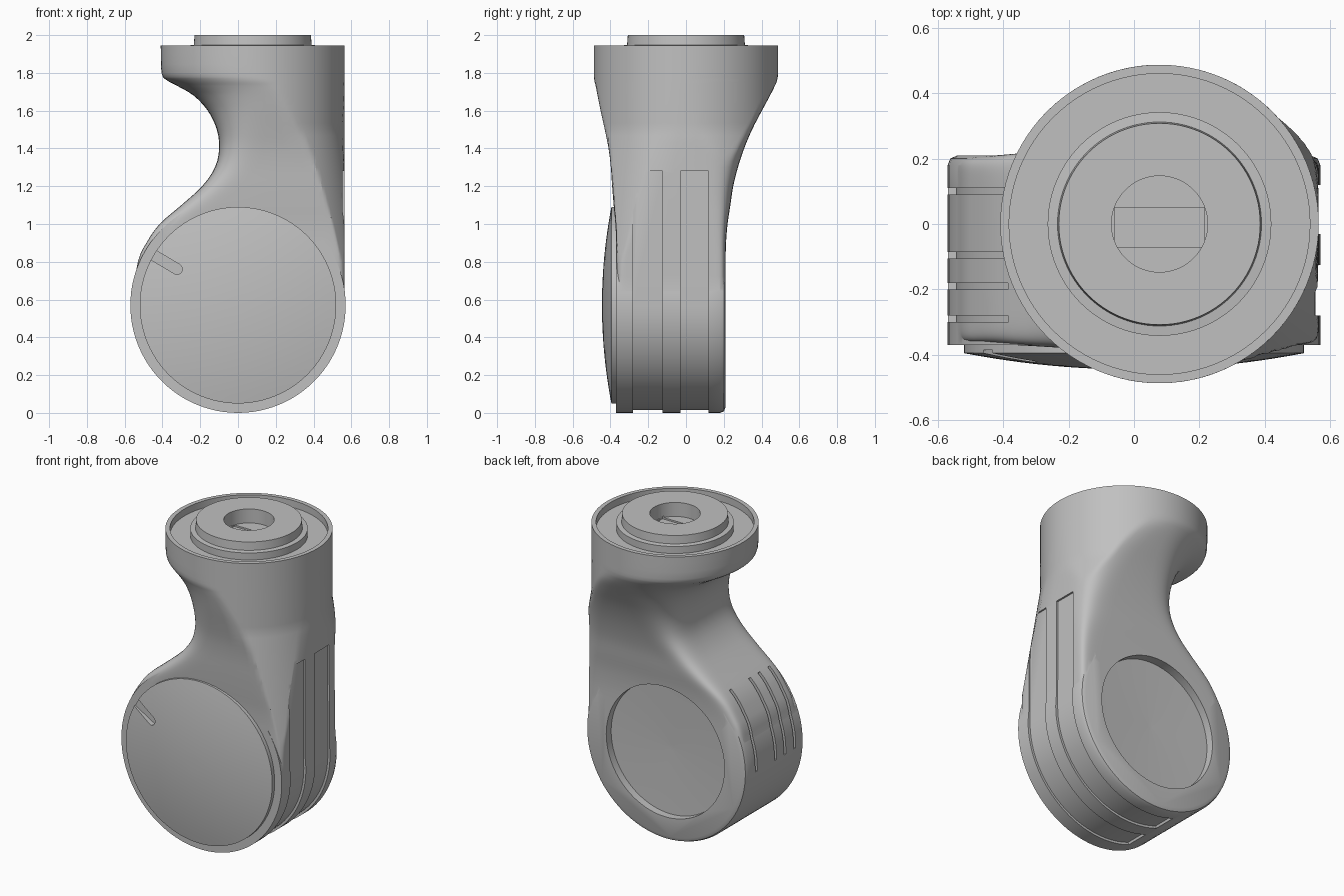
import bpy, bmesh
from math import sin, cos, pi, radians, copysign, hypot
from mathutils import Matrix, Vector

cube = bpy.data.objects.get("Cube")
if cube:
    bpy.data.objects.remove(cube)

grey = bpy.data.materials.new("plain grey")
grey.use_nodes = True
colour = (0.53, 0.53, 0.53, 1)
grey.diffuse_color = colour
grey.node_tree.nodes["Principled BSDF"].inputs["Base Color"].default_value = colour

HUB = Vector((0, 0, 0.57))      # centre of the elbow drum
TOP = Vector((0.078, 0, 0))     # axis of the upper collar
RADIUS = 0.57
COLLAR = 0.487
SEG = 96
Y_AXIS = Matrix.Rotation(pi / 2, 4, "X")   # lathe height runs to -y


def finish(name, bm):
    bmesh.ops.recalc_face_normals(bm, faces=bm.faces)
    mesh = bpy.data.meshes.new(name)
    bm.to_mesh(mesh)
    bm.free()
    mesh.materials.append(grey)
    obj = bpy.data.objects.new(name, mesh)
    bpy.context.collection.objects.link(obj)
    return obj


def skin(name, rings):
    """Bridge closed rings of points and cap both ends."""
    bm = bmesh.new()
    loops = [[bm.verts.new(p) for p in ring] for ring in rings]
    n = len(loops[0])
    for a, b in zip(loops, loops[1:]):
        for i in range(n):
            j = (i + 1) % n
            bm.faces.new((a[i], a[j], b[j], b[i]))
    bm.faces.new(loops[0])
    bm.faces.new(loops[-1])
    return finish(name, bm)


def lathe(name, profile, centre, turn=Matrix()):
    """Solid of revolution from (radius, height) pairs."""
    angles = [2 * pi * i / SEG for i in range(SEG)]
    return skin(name, [[centre + turn @ Vector((r * cos(a), r * sin(a), h))
                        for a in angles] for r, h in profile])


def extrude_y(name, outline, y0, y1):
    return skin(name, [[(x, y, z) for x, z in outline] for y in (y0, y1)])


def boolean(obj, other, operation="DIFFERENCE"):
    """Apply a boolean and remove the helper."""
    other.hide_render = True
    mod = obj.modifiers.new("boolean", "BOOLEAN")
    mod.operation, mod.object, mod.solver = operation, other, "EXACT"
    bpy.context.view_layer.objects.active = obj
    bpy.ops.object.modifier_apply(modifier=mod.name)
    bpy.data.objects.remove(other)


def arc(radius, start, end, steps=24):
    angles = [radians(start + (end - start) * i / steps) for i in range(steps + 1)]
    return [(radius * cos(a), HUB.z + radius * sin(a)) for a in angles]


# Neck sections: height, left edge in x, front, back, squareness
sections = [
    (0.57, -0.57, -0.37, 0.21, 22),
    (0.8, -0.53, -0.37, 0.21, 20),
    (0.9, -0.485, -0.37, 0.212, 17),
    (1.0, -0.415, -0.374, 0.22, 13),
    (1.1, -0.3, -0.383, 0.235, 9),
    (1.2, -0.19, -0.391, 0.25, 7),
    (1.3, -0.122, -0.398, 0.275, 5.5),
    (1.4, -0.1, -0.41, 0.308, 4.5),
    (1.5, -0.112, -0.43, 0.35, 3.7),
    (1.6, -0.16, -0.452, 0.402, 2.9),
    (1.68, -0.235, -0.468, 0.445, 2.4),
    (1.73, -0.32, -0.478, 0.47, 2.1),
    (1.76, -0.375, -0.485, 0.482, 2),
    (1.8, -0.405, -0.487, 0.487, 2),
    (1.945, -0.409, -0.487, 0.487, 2),
]


def section(z, left, front, back, power):
    """Rounded box that stays under the collar on its straight side."""
    cx, rx = (0.565 + left) / 2, (0.565 - left) / 2
    cy, ry = (front + back) / 2, (back - front) / 2
    limit = COLLAR + 0.15 * max(0, 1.5 - z)
    ring = []
    for i in range(SEG):
        c, s = cos(2 * pi * i / SEG), sin(2 * pi * i / SEG)
        x = cx + rx * copysign(abs(c) ** (2 / power), c)
        y = cy + ry * copysign(abs(s) ** (2 / power), s)
        reach = hypot(x - TOP.x, y)
        if x > TOP.x and reach > limit:
            x, y = TOP.x + (x - TOP.x) * limit / reach, y * limit / reach
        ring.append((x, y, z))
    return ring


def blend(t, a, b, c, d):
    """Smooth curve between the middle two of four stations."""
    return [q + t / 2 * (r - p + t * (2 * p - 5 * q + 4 * r - s + t * (3 * (q - r) + s - p)))
            for p, q, r, s in zip(a, b, c, d)]


rings = []
last = len(sections) - 1
for i in range(last):
    four = [sections[min(max(i + k, 0), last)] for k in (-1, 0, 1, 2)]
    rings += [section(*blend(k / 3, *four)) for k in range(3)]
rings.append(section(*sections[-1]))
body = skin("elbow_body", rings)

# Elbow drum with a softened back edge
drum = lathe("drum", [(RADIUS, 0.37), (RADIUS, -0.18), (0.562, -0.2), (0.54, -0.21)],
             HUB, Y_AXIS)
boolean(body, drum, "UNION")

# Round recess in the back and open well in the collar
boolean(body, lathe("back_cutter", [(0.42, -0.4), (0.42, -0.16), (0.02, -0.145)], HUB, Y_AXIS))
boolean(body, lathe("well_cutter", [(0.46, 1.9), (0.46, 2.1)], TOP))

# Vent slots on the outer curve
for y in (0.1, -0.095, -0.19, -0.29):
    outline = arc(0.545, 130, 182) + arc(0.72, 182, 130)
    boolean(body, extrude_y("vent_cutter", outline, y - 0.01, y + 0.01))

# Shallow cable grooves down the straight side and under the drum
for y0, y1 in ((-0.28, -0.125), (-0.03, 0.12)):
    outline = ([(0.7, 1.28), (0.553, 1.28)] + arc(0.555, 0, -110)
               + arc(0.7, -110, 0))
    boolean(body, extrude_y("groove_cutter", outline, y0, y1))

# Shallow lens-shaped front cover with an index slot
lens = [(0.52 * (1 - k / 12), 0.445 - 0.05 * (1 - k / 12) ** 2) for k in range(12)]
cover = lathe("front_cover", [(0.52, 0.35)] + lens, HUB, Y_AXIS)
along = Vector((-0.86, 0, 0.51))
across = Vector((0.51, 0, 0.86)) * 0.028
tip = [HUB + along * 0.375 + across * sin(a) - along * 0.028 * cos(a)
       for a in [radians(-90 + 20 * i) for i in range(10)]]
outline = [HUB + along * 0.6 - across] + tip + [HUB + along * 0.6 + across]
boolean(cover, extrude_y("slot_cutter", [(p.x, p.z) for p in outline], -0.6, -0.385))

# Stepped top hub with a bored hole and a cross channel
hub = lathe("top_hub", [(0.342, 1.85), (0.342, 1.945), (0.312, 1.948), (0.308, 2.0)], TOP)
boolean(hub, lathe("bore_cutter", [(0.147, 1.91), (0.147, 2.2)], TOP))
channel = [(x, z) for x, z in ((-0.06, 1.895), (0.216, 1.895), (0.216, 1.92), (-0.06, 1.92))]
boolean(hub, extrude_y("channel_cutter", channel, -0.07, 0.05))

# Smooth shading with crisp edges
bpy.ops.object.select_all(action="DESELECT")
for obj in (body, cover, hub):
    obj.select_set(True)
bpy.context.view_layer.objects.active = body
bpy.ops.object.shade_smooth_by_angle(angle=radians(30))
